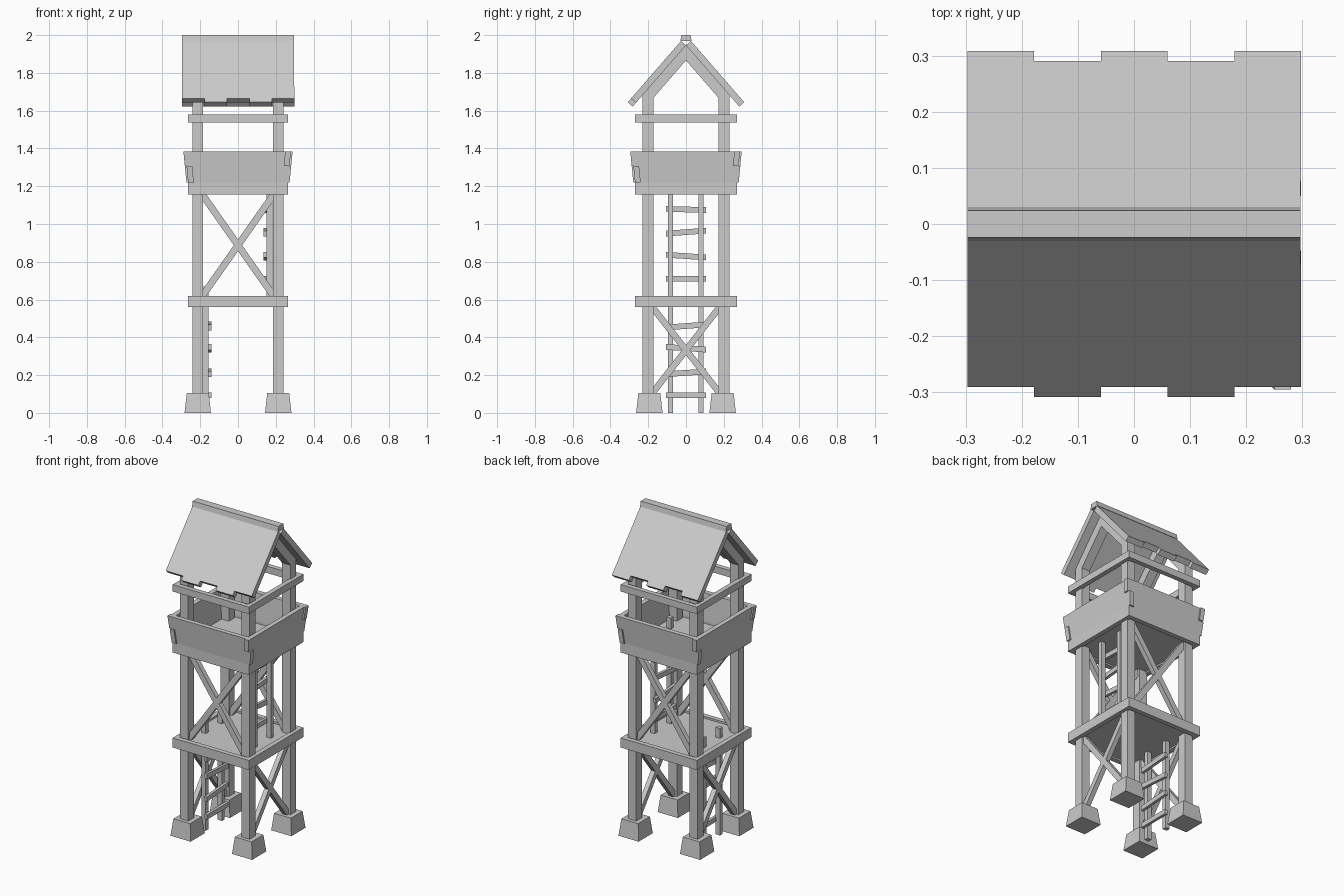
import bpy
import bmesh
from math import atan2, hypot
from mathutils import Vector, Matrix

cube = bpy.data.objects.get("Cube")
if cube:
    bpy.data.objects.remove(cube, do_unlink=True)

GREY = (0.6, 0.6, 0.6, 1)
wood = bpy.data.materials.new("plain grey")
wood.use_nodes = True
wood.diffuse_color = GREY
wood.node_tree.nodes["Principled BSDF"].inputs["Base Color"].default_value = GREY


def finish(name, bm):
    bmesh.ops.recalc_face_normals(bm, faces=bm.faces)
    mesh = bpy.data.meshes.new(name)
    bm.to_mesh(mesh)
    bm.free()
    mesh.materials.append(wood)
    obj = bpy.data.objects.new(name, mesh)
    bpy.context.collection.objects.link(obj)
    return obj


def box(name, lo, hi, taper=1.0):
    """Box between two corners, its top scaled by taper."""
    lo, hi = Vector(lo), Vector(hi)
    bm = bmesh.new()
    bmesh.ops.create_cube(bm, size=1)
    for v in bm.verts:
        if v.co.z > 0:
            v.co.x *= taper
            v.co.y *= taper
        v.co = (lo + hi) / 2 + v.co * (hi - lo)
    return finish(name, bm)


def beam(name, a, b, width, thick, normal):
    """Straight bar from a to b; thick is measured along normal."""
    a, b, n = Vector(a), Vector(b), Vector(normal)
    d = (b - a).normalized()
    side = n.cross(d)
    bm = bmesh.new()
    bmesh.ops.create_cube(bm, size=1)
    for v in bm.verts:
        v.co = (a + b) / 2 + d * v.co.x * (b - a).length + side * v.co.y * width + n * v.co.z * thick
    return finish(name, bm)


def prism(name, outline, origin, u, v, push):
    """Flat outline in the u, v plane, extruded by the push vector."""
    o, u, v = Vector(origin), Vector(u), Vector(v)
    bm = bmesh.new()
    face = bm.faces.new([bm.verts.new(o + u * p + v * q) for p, q in outline])
    ext = bmesh.ops.extrude_face_region(bm, geom=[face])
    moved = [g for g in ext["geom"] if isinstance(g, bmesh.types.BMVert)]
    bmesh.ops.translate(bm, verts=moved, vec=Vector(push))
    return finish(name, bm)


PX, PY, PW = 0.213, 0.201, 0.029     # post centres and half width
FX, FY, FT = 0.264, 0.27, 0.03       # outer frame size and board thickness
SLOPE = 1.15
UNDER = 1.946                        # height of roof underside at the ridge


def under(y, drop=0):
    return UNDER - drop - SLOPE * abs(y)


# Footings, posts cut to the roof slope
for sx in (-1, 1):
    for sy in (-1, 1):
        x, y = sx * PX, sy * PY
        fy = sy * 0.194
        box("footing", (x - 0.07, fy - 0.07, 0), (x + 0.07, fy + 0.07, 0.105), 0.83)
        a, b = y - PW, y + PW
        prism("post", [(a, 0.05), (b, 0.05), (b, under(b)), (a, under(a))],
              (x - PW, 0, 0), (0, 1, 0), (0, 0, 1), (2 * PW, 0, 0))


# Board frames around the posts
def frame(name, z0, z1):
    for s in (-1, 1):
        y0, y1 = sorted((s * FY, s * (FY - FT)))
        box(name + "_long", (-FX, y0, z0), (FX, y1, z1))
        x0, x1 = sorted((s * FX, s * (FX - FT)))
        box(name + "_side", (x0, FT - FY, z0), (x1, FY - FT, z1))


frame("middle_frame", 0.56, 0.62)
frame("upper_frame", 1.155, 1.22)
frame("hand_rail", 1.537, 1.58)
for name, z in (("middle_deck", 0.57), ("upper_deck", 1.165)):
    box(name, (FT - FX, FT - FY, z), (FX - FT, FY - FT, z + 0.038))

# Cross braces: upper storey front and back, lower storey on the sides
for s in (-1, 1):
    for t in (-1, 1):
        beam("upper_brace", (-t * 0.195, s * PY, 0.61), (t * 0.195, s * PY, 1.165),
             0.036, 0.03, (0, 1, 0))
        beam("lower_brace", (s * PX, -t * 0.19, 0.09), (s * PX, t * 0.19, 0.575),
             0.034, 0.03, (1, 0, 0))


# Ladders with crooked rungs
def ladder(name, x, inward, z0, z1, rungs):
    for y in (-0.082, 0.079):
        box(name + "_rail", (x - 0.015, y - 0.013, z0), (x + 0.015, y + 0.013, z1))
    rx = x + inward * 0.023
    for z, tilt in rungs:
        beam(name + "_rung", (rx, -0.106, z - tilt), (rx, 0.106, z + tilt), 0.03, 0.018, (1, 0, 0))


ladder("lower_ladder", -0.172, 1, 0, 0.67,
       ((0.093, 0), (0.212, 0.007), (0.342, -0.007), (0.46, 0.008)))
ladder("upper_ladder", 0.167, -1, 0.6, 1.27,
       ((0.71, 0), (0.83, -0.007), (0.957, 0.008), (1.077, -0.003)))

# Parapet: four outward leaning panels with finger joints at the corners
Z0, ZM, Z1 = 1.22, 1.307, 1.385
LEAN = 0.016
for i in range(4):
    turn = Matrix.Rotation(i * 1.5707963, 3, "Z")
    along, out = (FX, FY) if i % 2 == 0 else (FY, FX)
    grow = LEAN / (Z1 - Z0)
    tab, short = along + 0.009, along - FT

    def end(z, base):
        return base + (z - Z0) * grow

    outline = [(-end(Z0, short), Z0), (end(Z0, tab), Z0), (end(ZM, tab), ZM), (end(ZM, short), ZM),
               (end(Z1, short), Z1), (-end(Z1, tab), Z1), (-end(ZM, tab), ZM), (-end(ZM, short), ZM)]
    prism("parapet_panel", [(p, z - Z0) for p, z in outline],
          turn @ Vector((0, -out, Z0)), turn @ Vector((1, 0, 0)),
          turn @ Vector((0, -grow, 1)), turn @ Vector((0, FT, 0)))

# Rafters at both gables
for s in (-1, 1):
    x = s * PX
    e = 0.23
    pts = [(-e, under(e)), (0, UNDER), (e, under(e)), (e - 0.055, under(e - 0.055, 0.08)),
           (0, UNDER - 0.08), (0.055 - e, under(e - 0.055, 0.08))]
    prism("rafter_pair", pts, (x - PW, 0, 0), (0, 1, 0), (0, 0, 1), (2 * PW, 0, 0))

# Roof slabs with stepped eaves: short and long strips alternate
RX, STEP = 0.297, 0.119
LEN = hypot(1, SLOPE)
for s in (-1, 1):
    down = Vector((0, s, -SLOPE)) / LEN
    normal = Vector((0, s * SLOPE, 1)) / LEN
    eave = []
    for k in range(5):
        long = (k % 2 == 0) == (s > 0)
        q = (0.282 if long else 0.264) * LEN
        eave += [(-RX + k * STEP, q), (-RX + (k + 1) * STEP, q)]
    prism("roof_slab", [(RX, 0), (-RX, 0)] + eave, (0, 0, UNDER), (1, 0, 0), down, normal * 0.035)

# Ridge board
prism("ridge_board", [(-0.03, 1.968), (0.03, 1.968), (0.024, 2.0), (-0.024, 2.0), ],
      (-RX, 0, 0), (0, 1, 0), (0, 0, 1), (2 * RX, 0, 0))
